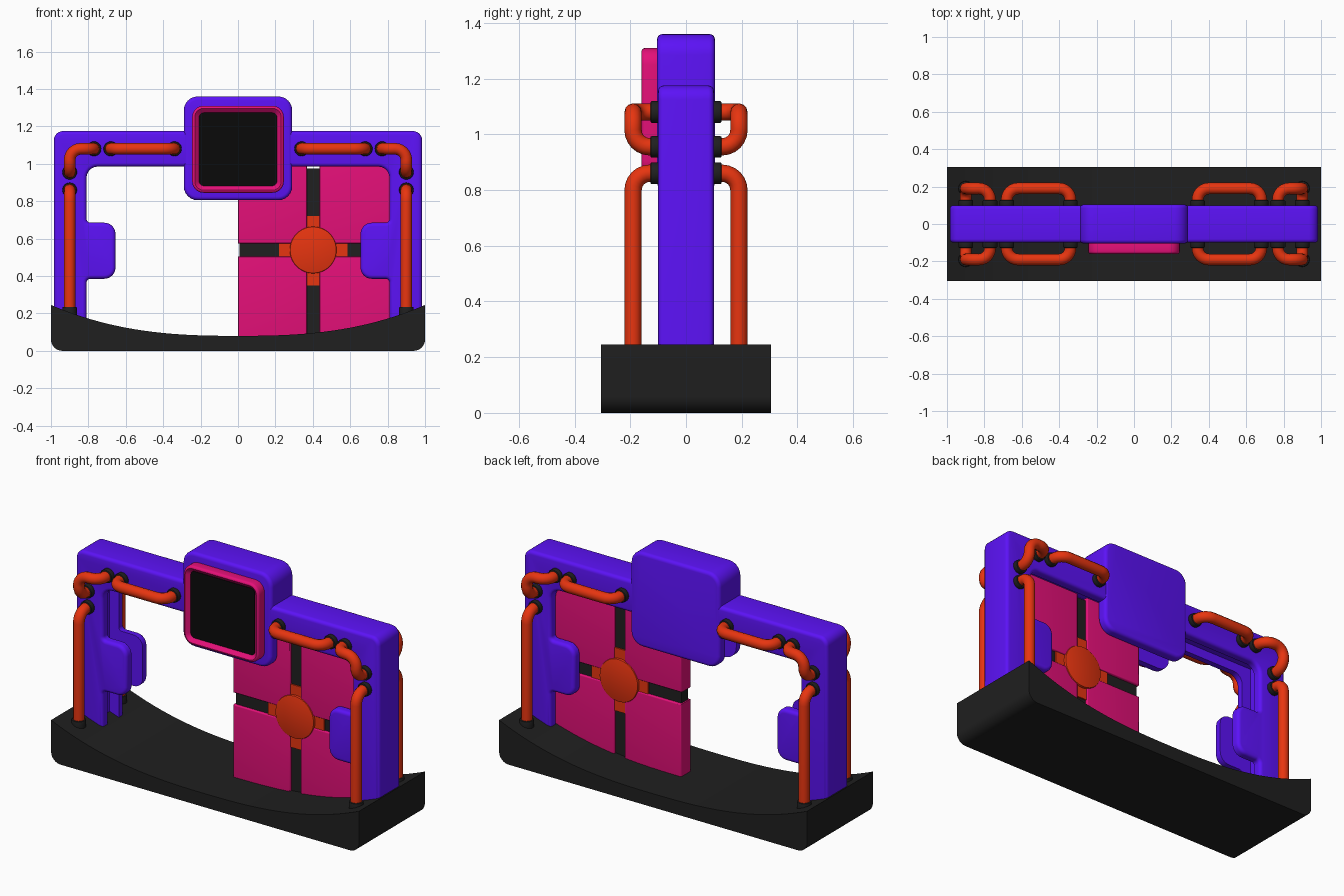
import bpy, bmesh, math
from mathutils import Vector

if "Cube" in bpy.data.objects:
    bpy.data.objects.remove(bpy.data.objects["Cube"])


def material(name, rgb):
    m = bpy.data.materials.new(name)
    m.diffuse_color = (*rgb, 1)
    m.use_nodes = True
    m.node_tree.nodes["Principled BSDF"].inputs["Base Color"].default_value = m.diffuse_color
    return m


PURPLE = material("purple", (0.107, 0.006, 0.93))
PINK = material("pink", (0.78, 0.005, 0.19))
ORANGE = material("orange", (0.80, 0.035, 0.005))
BLACK = material("charcoal", (0.014, 0.014, 0.014))
GLASS = material("screen_black", (0.003, 0.003, 0.003))


def fillet(pts, closed=True, n=6):
    """Round the corners of a path given as (Vector, radius) pairs."""
    out = []
    for i, (p, r) in enumerate(pts):
        if r == 0 or (not closed and i in (0, len(pts) - 1)):
            out.append(p)
            continue
        u = (pts[i - 1][0] - p).normalized()
        v = (pts[(i + 1) % len(pts)][0] - p).normalized()
        half = u.angle(v) / 2
        c = p + (u + v).normalized() * r / math.sin(half)
        t = r / math.tan(half)
        a, b = p + u * t - c, p + v * t - c
        phi = math.pi - 2 * half
        for k in range(n + 1):
            f = k / n
            out.append(c + (a * math.sin((1 - f) * phi) + b * math.sin(f * phi)) / math.sin(phi))
    return out


def smooth(ob):
    bpy.ops.object.select_all(action='DESELECT')
    ob.select_set(True)
    bpy.context.view_layer.objects.active = ob
    bpy.ops.object.shade_smooth_by_angle(angle=math.radians(35))


def prism(name, outline, y0, y1, mat, bevel=0, recess=None):
    """Extrude an (x, z, corner radius) outline along y, with rounded rims."""
    pts = fillet([(Vector((x, 0, z)), r) for x, z, r in outline])
    bm = bmesh.new()
    face = bm.faces.new([bm.verts.new((p.x, y0, p.z)) for p in pts])
    ext = bmesh.ops.extrude_face_region(bm, geom=[face], use_keep_orig=True)
    for g in ext["geom"]:
        if isinstance(g, bmesh.types.BMVert):
            g.co.y = y1
    bmesh.ops.recalc_face_normals(bm, faces=bm.faces[:])
    if recess:
        front = min(bm.faces, key=lambda f: f.calc_center_median().y)
        bmesh.ops.inset_individual(bm, faces=[front], thickness=recess[0])
        for v in front.verts:
            v.co.y += recess[1]
    if bevel:
        rim = [e for e in bm.edges if abs(e.verts[0].co.y - e.verts[1].co.y) < 1e-5
               and e.calc_face_angle(0) > 1]
        bmesh.ops.bevel(bm, geom=rim, offset=bevel, offset_type='OFFSET', segments=4,
                        profile=0.5, affect='EDGES', clamp_overlap=False)
    me = bpy.data.meshes.new(name)
    bm.to_mesh(me)
    bm.free()
    me.materials.append(mat)
    ob = bpy.data.objects.new(name, me)
    bpy.context.collection.objects.link(ob)
    smooth(ob)
    return ob


def rect(x0, x1, z0, z1, r=0):
    return [(x0, z0, r), (x0, z1, r), (x1, z1, r), (x1, z0, r)]


def cylinder(name, loc, radius, depth, mat, along_y=True, verts=24):
    bpy.ops.mesh.primitive_cylinder_add(vertices=verts, radius=radius, depth=depth, location=loc,
                                        rotation=(math.pi / 2 if along_y else 0, 0, 0))
    ob = bpy.context.object
    ob.name = name
    ob.data.materials.append(mat)
    b = ob.modifiers.new("bevel", 'BEVEL')
    b.width, b.segments, b.limit_method = 0.006, 2, 'ANGLE'
    bpy.ops.object.modifier_apply(modifier="bevel")
    smooth(ob)


def tube(name, pts, radius=0.031):
    path = fillet([(Vector(p), 0.06) for p in pts], closed=False)
    cu = bpy.data.curves.new(name, 'CURVE')
    cu.dimensions = '3D'
    cu.bevel_depth, cu.bevel_resolution, cu.use_fill_caps = radius, 4, True
    s = cu.splines.new('POLY')
    s.points.add(len(path) - 1)
    for sp, p in zip(s.points, path):
        sp.co = (*p, 1)
    s.use_smooth = True
    cu.materials.append(ORANGE)
    bpy.context.collection.objects.link(bpy.data.objects.new(name, cu))


# curved base with a concave top
top = [(x / 20, 0.08 + 0.165 * abs(x / 20) ** 2.6, 0) for x in range(20, -21, -1)]
prism("base", [(-1, 0, 0.06), (1, 0, 0.06)] + top, -0.305, 0.305, BLACK)

# gate frame with inner tabs
right = [(0.985, 1.175, 0.05), (0.985, 0.03, 0), (0.81, 0.03, 0), (0.81, 0.385, 0.02),
         (0.655, 0.385, 0.06), (0.655, 0.685, 0.06), (0.81, 0.685, 0.02), (0.81, 0.985, 0.06)]
left = [(-x, z, r) for x, z, r in reversed(right)]
frame = prism("gate_frame", right + left, -0.1, 0.1, PURPLE, 0.02)
head = prism("screen_housing", rect(-0.29, 0.29, 0.805, 1.36, 0.075), -0.104, 0.104, PURPLE, 0.02)

# door slot running through frame and housing
slot = prism("slot_cutter", rect(-0.87, 0.87, -0.2, 1.04), -0.052, 0.052, PURPLE)
for ob in (frame, head):
    m = ob.modifiers.new("slot", 'BOOLEAN')
    m.operation, m.solver, m.object = 'DIFFERENCE', 'EXACT', slot
    bpy.context.view_layer.objects.active = ob
    bpy.ops.object.modifier_apply(modifier="slot")
    smooth(ob)
bpy.data.objects.remove(slot)

# screen and its rim
prism("screen_rim", rect(-0.245, 0.245, 0.845, 1.31, 0.06), -0.16, -0.09, PINK, 0.014, (0.042, 0.025))
prism("screen", rect(-0.208, 0.208, 0.882, 1.273, 0.025), -0.142, -0.12, GLASS)

# sliding door: four panels, dark cross, hub
for i, (x0, x1) in enumerate(((0, 0.368), (0.436, 0.84))):
    for j, (z0, z1) in enumerate(((0.04, 0.504), (0.574, 0.99))):
        prism(f"door_panel_{i}{j}", rect(x0, x1, z0, z1), -0.045, 0.045, PINK, 0.007)
prism("door_strip_vertical", rect(0.362, 0.442, 0.04, 0.975), -0.03, 0.03, BLACK)
prism("door_strip_horizontal", rect(0.008, 0.83, 0.498, 0.58), -0.03, 0.03, BLACK)
prism("hub_arm_vertical", rect(0.366, 0.438, 0.35, 0.72), -0.038, 0.038, ORANGE)
prism("hub_arm_horizontal", rect(0.22, 0.586, 0.502, 0.576), -0.038, 0.038, ORANGE)
cylinder("door_hub", (0.402, 0, 0.539), 0.125, 0.104, ORANGE, verts=48)

# tubes and collars on both legs, front and back
for sx in (-1, 1):
    for sy in (-1, 1):
        tag = ("left" if sx < 0 else "right") + ("_front" if sy < 0 else "_back")
        paths = {
            "leg_tube": [(0.9, 0.19, 0.15), (0.9, 0.19, 0.86), (0.9, 0.09, 0.86)],
            "corner_tube": [(0.9, 0.09, 0.955), (0.9, 0.19, 0.955), (0.9, 0.19, 1.08),
                            (0.77, 0.19, 1.08), (0.77, 0.09, 1.08)],
            "beam_tube": [(0.68, 0.09, 1.08), (0.68, 0.19, 1.08), (0.34, 0.19, 1.08), (0.34, 0.09, 1.08)],
        }
        for name, pts in paths.items():
            tube(f"{name}_{tag}", [(sx * x, sy * y, z) for x, y, z in pts])
        for x, z in ((0.9, 0.86), (0.9, 0.955), (0.77, 1.08), (0.68, 1.08), (0.34, 1.08)):
            cylinder(f"collar_{tag}", (sx * x, sy * 0.11, z), 0.039, 0.036, BLACK)
        cylinder(f"foot_collar_{tag}", (sx * 0.9, sy * 0.19, 0.2), 0.039, 0.07, BLACK, False)
